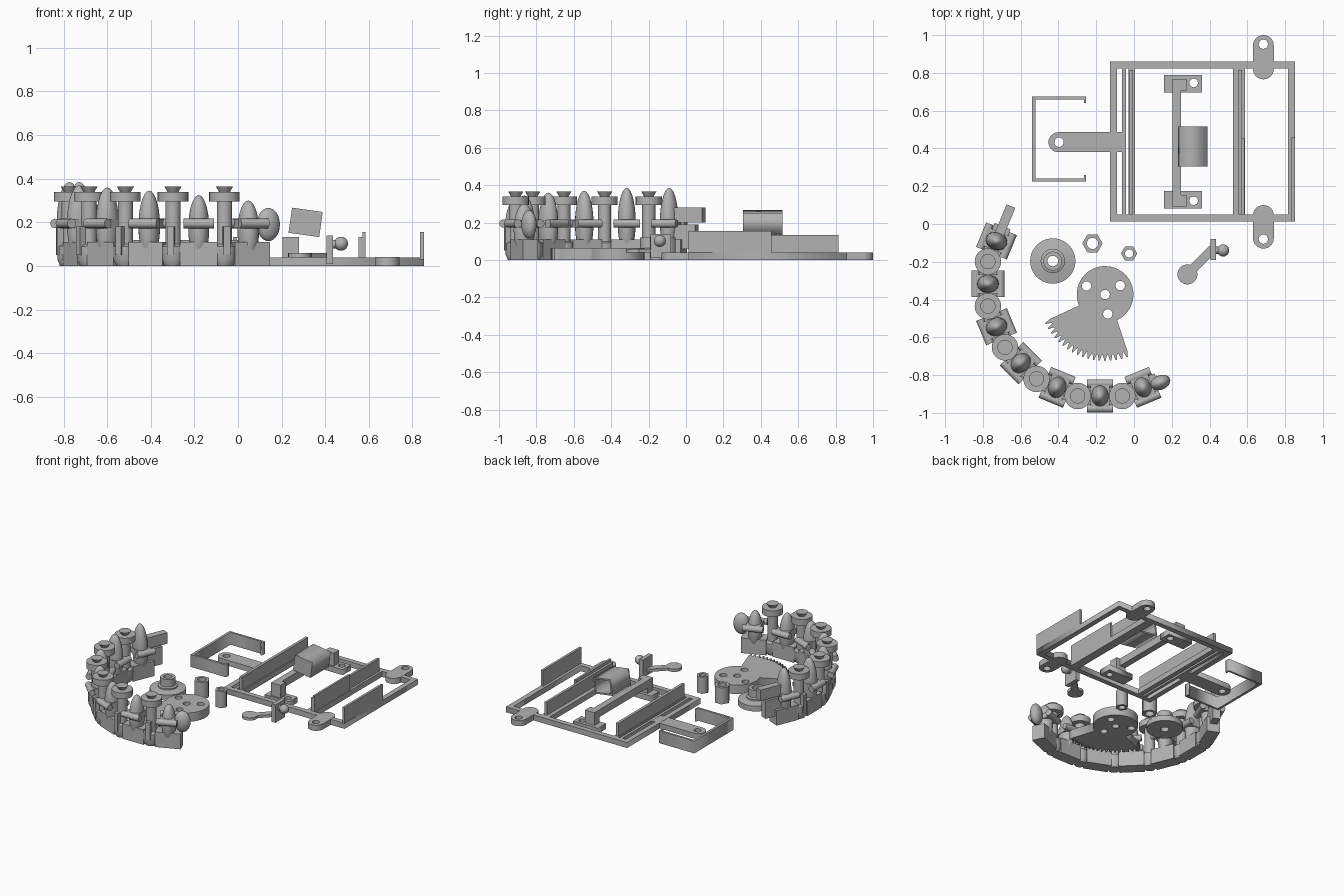
import bpy, bmesh
from math import sin, cos, pi, radians
from mathutils import Matrix, Vector

if "Cube" in bpy.data.objects:
    bpy.data.objects.remove(bpy.data.objects["Cube"])

grey = bpy.data.materials.new("plain grey")
grey.use_nodes = True
grey.diffuse_color = (0.45, 0.45, 0.45, 1)
grey.node_tree.nodes["Principled BSDF"].inputs["Base Color"].default_value = (0.45, 0.45, 0.45, 1)


def add(name, mesh, matrix=None, smooth=False):
    ob = bpy.data.objects.new(name, mesh)
    bpy.context.scene.collection.objects.link(ob)
    mesh.materials.clear()
    mesh.materials.append(grey)
    if matrix is not None:
        ob.matrix_world = matrix
    if smooth:
        bpy.ops.object.select_all(action='DESELECT')
        ob.select_set(True)
        bpy.context.view_layer.objects.active = ob
        bpy.ops.object.shade_smooth_by_angle(angle=radians(35))
    return ob


def from_bmesh(name, bm, matrix, smooth=False):
    mesh = bpy.data.meshes.new(name)
    bm.to_mesh(mesh)
    bm.free()
    return add(name, mesh, matrix, smooth)


def box(name, x, y, z, frame=Matrix()):
    bm = bmesh.new()
    mid = Vector([(a + b) / 2 for a, b in (x, y, z)])
    size = [b - a for a, b in (x, y, z)]
    bmesh.ops.create_cube(bm, size=1, matrix=Matrix.Translation(mid) @ Matrix.Diagonal((*size, 1)))
    return from_bmesh(name, bm, frame)


def ellipsoid(name, centre, radii, frame=Matrix()):
    bm = bmesh.new()
    bmesh.ops.create_uvsphere(bm, u_segments=24, v_segments=14, radius=1,
                              matrix=Matrix.Translation(centre) @ Matrix.Diagonal((*radii, 1)))
    return from_bmesh(name, bm, frame, True)


def lathe(name, profile, frame=Matrix(), steps=28):
    bm = bmesh.new()
    verts = [bm.verts.new((r, 0, z)) for r, z in profile]
    edges = [bm.edges.new(pair) for pair in zip(verts, verts[1:])]
    bmesh.ops.spin(bm, geom=verts + edges, axis=(0, 0, 1), cent=(0, 0, 0), angle=2 * pi, steps=steps)
    bmesh.ops.remove_doubles(bm, verts=bm.verts, dist=1e-5)
    bmesh.ops.recalc_face_normals(bm, faces=bm.faces)
    return from_bmesh(name, bm, frame, True)


def plate(name, outlines, z0, z1, frame=Matrix()):
    """Extruded outline; later outlines cut holes in the first."""
    curve = bpy.data.curves.new(name, 'CURVE')
    curve.dimensions, curve.fill_mode, curve.extrude = '2D', 'BOTH', (z1 - z0) / 2
    for pts in outlines:
        spline = curve.splines.new('POLY')
        spline.points.add(len(pts) - 1)
        for p, (x, y) in zip(spline.points, pts):
            p.co = (x, y, 0, 1)
        spline.use_cyclic_u = True
    temp = bpy.data.objects.new("temp", curve)
    bpy.context.scene.collection.objects.link(temp)
    bpy.context.view_layer.update()
    mesh = bpy.data.meshes.new_from_object(temp.evaluated_get(bpy.context.evaluated_depsgraph_get()))
    bpy.data.objects.remove(temp)
    return add(name, mesh, frame @ Matrix.Translation((0, 0, (z0 + z1) / 2)))


def rect(x0, x1, y0, y1):
    return [(x0, y0), (x1, y0), (x1, y1), (x0, y1)]


def arc(x, y, r, a0=0, a1=360, n=24):
    return [(x + r * cos(radians(a0 + (a1 - a0) * i / n)), y + r * sin(radians(a0 + (a1 - a0) * i / n)))
            for i in range(n + (abs(a1 - a0) < 360))]


def at(x, y, z=0):
    return Matrix.Translation((x, y, z))


# Base frame with rails, mounting ears and tongue
plate("base_frame", [rect(-.127, .852, .013, .861), rect(-.09, .815, .05, .824)], 0, .04)
for side, y0, y1, hole in (("back", .821, .945, .952), ("front", .045, -.075, -.08)):
    lo, hi = min(y0, y1), max(y0, y1)
    plate(side + "_ear", [arc(.685, hi, .055, 0, 180) + arc(.685, lo, .055, 180, 360),
                          arc(.685, hole, .026, n=8)], 0, .041)
plate("tongue", [arc(-.4, .433, .053, 90, 270) + [(-.05, .38), (-.05, .486)],
                 arc(-.397, .433, .025)], 0, .039)

# Inner rails and upright walls
for x0, x1 in ((-.063, -.043), (-.028, .005), (.524, .587)):
    box("inner_rail", (x0, x1), (.05, .824), (0, .04))
box("left_wall", (-.024, -.004), (.05, .815), (.03, .134))
box("middle_wall", (.553, .571), (.05, .815), (.03, .134))
box("middle_wall_step", (.57, .585), (.05, .455), (.03, .155))
box("right_wall", (.835, .852), (.013, .458), (.03, .155))

# Sensor bridge with feet, beam and tilted open box
for y, s in ((.742, 1), (.128, -1)):
    plate("bridge_foot", [rect(.159, .36, y - .047, y + .047), arc(.316, y + .005 * s, .024, n=8)], 0, .04)
    box("bridge_post", (.203, .279), (y - .035, y + .025), (.03, .134))
box("bridge_beam", (.203, .25), (.11, .76), (.08, .134))
tilt = at(.31, .41, .2) @ Matrix.Rotation(radians(8), 4, 'Y')
upright = tilt @ Matrix.Rotation(radians(90), 4, 'X')
plate("sensor_box", [rect(-.071, .071, -.058, .058), rect(-.06, .06, -.047, .047)], -.106, .106, upright)
box("sensor_box_front", (-.071, .071), (-.106, -.094), (-.058, .058), tilt)

# Separate bracket with lips
plate("bracket", [[(-.54, .225), (-.254, .225), (-.254, .26), (-.265, .26), (-.265, .24), (-.522, .24),
                   (-.522, .66), (-.265, .66), (-.265, .64), (-.254, .64), (-.254, .675), (-.54, .675)]], 0, .09)

# Loose hex nuts
for x, y, r, hole in ((-.22, -.103, .054, .03), (-.026, -.156, .043, .022)):
    plate("hex_nut", [arc(x, y, r, n=6), arc(x, y, hole)], 0, .12)

# Flanged wheel
lathe("flanged_wheel", [(.028, 0), (.12, 0), (.12, .04), (.064, .05), (.064, .06), (.05, .065),
                        (.05, .12), (.028, .12), (.028, 0)], at(-.43, -.196), 40)

# Sector gear
gx, gy, teeth = -.153, -.373, 18
outline = arc(gx, gy, .15, -65, 203, 40)
for i in range(teeth):
    for step, r in ((.1, .32), (.4, .352), (.6, .352), (.9, .32)):
        a = radians(203.5 + (i + step) * 88.5 / teeth)
        outline.append((gx + r * cos(a), gy + r * sin(a)))
holes = [arc(gx + dx, gy + dy, .025, n=16) for dx, dy in ((0, 0), (-.098, .045), (.08, .047), (.014, -.103))]
plate("sector_gear", [outline] + holes, 0, .065)

# Lever with ball knob
plate("lever_head", [arc(.283, -.267, .053)], .04, .06)
arm = at(.283, -.267) @ Matrix.Rotation(radians(45), 4, 'Z')
box("lever_arm", (0, .19), (-.024, .024), (.04, .06), arm)
box("lever_plate", (.405, .435), (-.19, -.08), (.01, .14))
lathe("knob_stem", [(0, 0), (.02, 0), (.02, .05), (0, .05)],
      at(.43, -.14, .1) @ Matrix.Rotation(pi / 2, 4, 'Y'), 16)
ellipsoid("knob", (.472, -.14, .102), (.032, .032, .032))

# Curved chain: local x runs along the chain, local -y faces outward
post = [(0, 0), (.04, 0), (.055, .03), (.055, .09), (.035, .1), (.035, .295), (.07, .295),
        (.07, .34), (.025, .34), (.04, .365), (0, .365)]
links = []
for k, top in enumerate((.385, .385, .37, .36, .345, .325, .3)):
    a = 157.5 + 22.5 * k
    turn = Matrix.Rotation(radians(a + 90), 4, 'Z')
    link = at(-.18 + .593 * cos(radians(a)), -.317 + .593 * sin(radians(a))) @ turn
    links.append(link)
    ellipsoid("link_dome", (0, 0, top / 2 + .01), (.048, .058, top / 2 - .01), link)
    box("link_body", (-.085, .085), (-.045, .045), (0, .11), link)
    box("link_web", (-.05, .05), (-.07, .07), (.175, .215), link)
    for side in (-1, 1):
        lathe("side_pin", [(0, -.07), (.022, -.07), (.022, .07), (0, .07)],
              link @ at(0, side * .066, .195) @ Matrix.Rotation(pi / 2, 4, 'Y'), 16)
    # Hinge post after every link but the last
    if k < 6:
        b = radians(a + 11.25)
        joint = at(-.18 + .605 * cos(b), -.317 + .605 * sin(b)) @ Matrix.Rotation(b + pi / 2, 4, 'Z')
        lathe("hinge_post", post, joint)
        box("hinge_prong", (-.016, .016), (-.06, -.03), (.05, .18), joint)

# Chain ends
box("chain_end_bar", (-.2, -.03), (-.025, .025), (.2, .28), links[0])
box("chain_end_block", (-.16, -.03), (-.025, .025), (.06, .19), links[0])
box("tail_panel", (.03, .09), (-.045, .03), (0, .11), links[-1])
ellipsoid("tail_ball", (.095, -.012, .19), (.055, .038, .076), links[-1])
